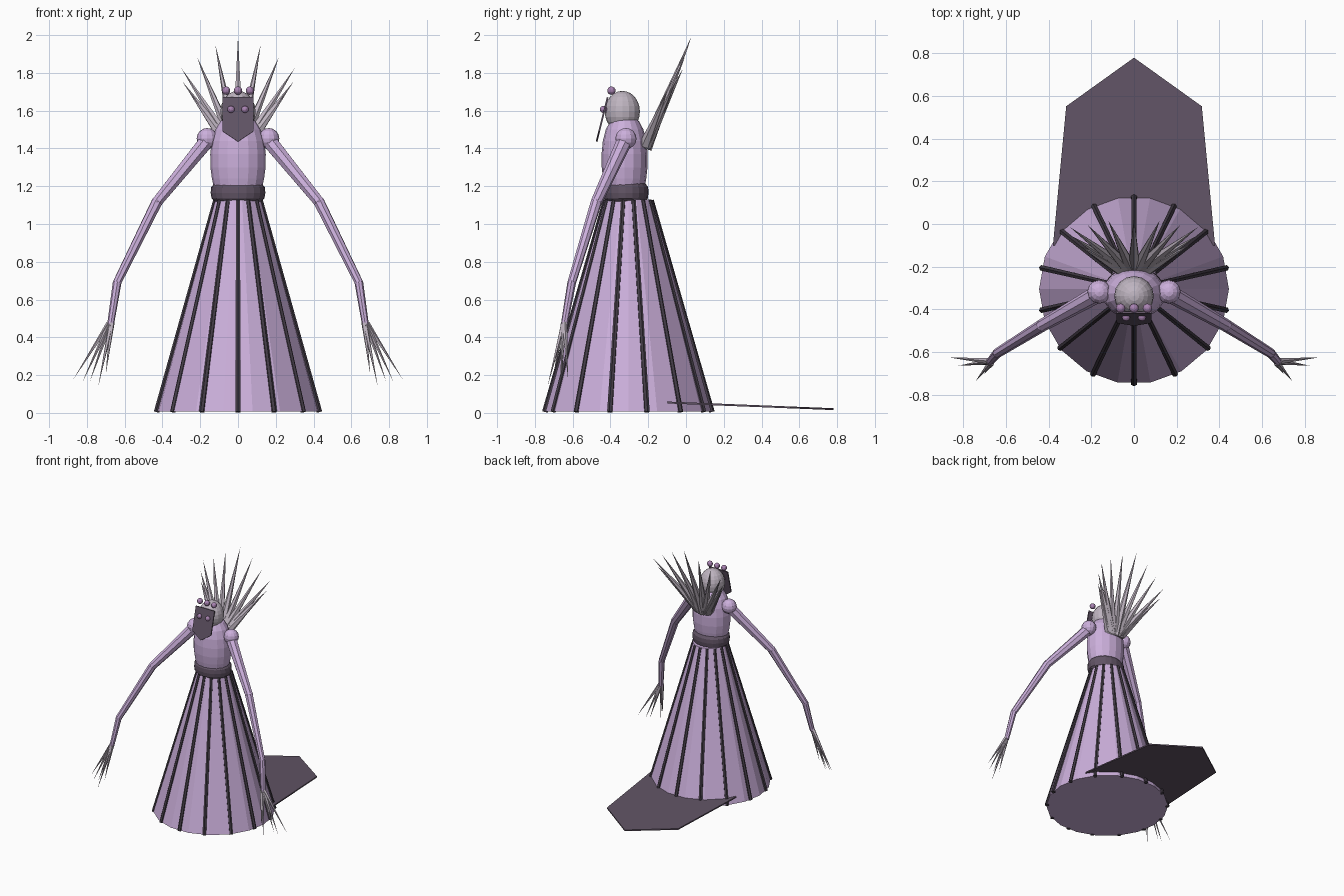
import bpy, bmesh, math
from mathutils import Vector

cube = bpy.data.objects.get("Cube")
if cube:
    bpy.data.objects.remove(cube, do_unlink=True)


def material(name, rgb):
    m = bpy.data.materials.new(name)
    m.use_nodes = True
    m.diffuse_color = (*rgb, 1)
    bsdf = m.node_tree.nodes["Principled BSDF"]
    bsdf.inputs["Base Color"].default_value = (*rgb, 1)
    bsdf.inputs["Roughness"].default_value = 0.8
    return m


LAVENDER = material("lavender", (0.60, 0.43, 0.71))
PALE = material("pale_grey_mauve", (0.52, 0.46, 0.53))
PLUM = material("dark_plum", (0.12, 0.088, 0.13))
BLACK = material("near_black_plum", (0.055, 0.044, 0.06))
ORCHID = material("orchid", (0.40, 0.23, 0.45))


def finish(name, bm, mat):
    bmesh.ops.recalc_face_normals(bm, faces=bm.faces)
    mesh = bpy.data.meshes.new(name)
    bm.to_mesh(mesh)
    bm.free()
    mesh.materials.append(mat)
    ob = bpy.data.objects.new(name, mesh)
    bpy.context.collection.objects.link(ob)
    return ob


def lathe(name, profile, centre_y, sides, mat, depth=1.0):
    """Closed stack of rings; profile holds (radius, z), depth scales y."""
    bm = bmesh.new()
    rings = []
    for r, z in profile:
        angles = [math.tau * i / sides for i in range(sides)]
        rings.append([bm.verts.new((r * math.cos(a), centre_y + depth * r * math.sin(a), z))
                      for a in angles])
    for low, high in zip(rings, rings[1:]):
        for i in range(sides):
            j = (i + 1) % sides
            bm.faces.new((low[i], low[j], high[j], high[i]))
    bm.faces.new(rings[0])
    bm.faces.new(rings[-1])
    return finish(name, bm, mat)


def ball(name, centre, radius, mat, sides=12, rings=8, stretch=1.0):
    bm = bmesh.new()
    bmesh.ops.create_uvsphere(bm, u_segments=sides, v_segments=rings, radius=radius)
    for v in bm.verts:
        v.co.z *= stretch
        v.co += Vector(centre)
    return finish(name, bm, mat)


def rod(name, start, end, r1, r2, mat, sides=6):
    """Tapered rod between two points; a zero end radius makes a spike."""
    a, b = Vector(start), Vector(end)
    bm = bmesh.new()
    bmesh.ops.create_cone(bm, cap_ends=True, segments=sides, radius1=r1, radius2=r2,
                          depth=(b - a).length)
    if r2 == 0:
        bmesh.ops.remove_doubles(bm, verts=bm.verts, dist=1e-5)
    turn = (b - a).to_track_quat('Z', 'Y')
    for v in bm.verts:
        v.co = turn @ v.co + (a + b) / 2
    return finish(name, bm, mat)


def plate(name, outline, offset, mat):
    """Thin slab: a flat outline extruded along an offset."""
    bm = bmesh.new()
    face = bm.faces.new([bm.verts.new(p) for p in outline])
    out = bmesh.ops.extrude_face_region(bm, geom=[face], use_keep_orig=True)
    for v in out["geom"]:
        if isinstance(v, bmesh.types.BMVert):
            v.co += Vector(offset)
    return finish(name, bm, mat)


AXIS = -0.305

# Skirt and its ribs
lathe("skirt", [(0.445, 0.008), (0.125, 1.13)], AXIS, 18, LAVENDER)
RIBS = 14
for i in range(RIBS):
    a = math.pi / 2 + math.tau * i / RIBS
    c, s = math.cos(a), math.sin(a)
    rod(f"skirt_rib_{i + 1}", (0.442 * c, AXIS + 0.442 * s, 0.005),
        (0.122 * c, AXIS + 0.122 * s, 1.125), 0.015, 0.013, BLACK)

# Train lying behind the skirt
outline = [(0.38, -0.10), (0.318, 0.552), (0, 0.78), (-0.318, 0.552), (-0.38, -0.10)]
plate("train", [(x, y, 0.05 - 0.04 * (y + 0.1)) for x, y in outline], (0, 0, 0.01), PLUM)

# Belt and torso
lathe("belt", [(0.125, 1.12), (0.14, 1.135), (0.145, 1.165), (0.142, 1.195), (0.125, 1.215)],
      -0.32, 20, PLUM, 0.84)
lathe("torso", [(0.125, 1.18), (0.138, 1.24), (0.146, 1.3), (0.147, 1.37), (0.139, 1.44),
                (0.12, 1.5), (0.092, 1.545), (0.05, 1.57)],
      -0.325, 16, LAVENDER, 0.83)

# Head, face plate, eyes and crown beads
ball("head", (0, -0.337, 1.595), 0.093, PALE, 16, 12, 1.18)
face_shape = [(-0.083, 1.67), (0.083, 1.67), (0.083, 1.49), (0, 1.435), (-0.083, 1.49)]
plate("face_plate", [(x, -0.41 - 0.25 * (1.67 - z), z) for x, z in face_shape],
      (0, -0.009, 0.002), PLUM)
for i in (-1, 0, 1):
    ball(f"crown_bead_{i + 2}", (0.063 * i, -0.395, 1.706), 0.022, ORCHID)
for name, side in (("left", 1), ("right", -1)):
    ball(f"{name}_eye", (0.037 * side, -0.437, 1.607), 0.019, ORCHID)

# Fan of collar spikes behind the shoulders
rod("collar_spike_centre", (0, -0.215, 1.4), (0, 0.03, 1.995), 0.034, 0, PALE)
tips = [(0.12, 0.015, 1.948), (0.217, -0.005, 1.885), (0.30, -0.015, 1.825),
        (0.295, -0.055, 1.755), (0.26, -0.10, 1.70)]
for side in (1, -1):
    for i, (x, y, z) in enumerate(tips):
        rod(f"collar_spike_{'left' if side > 0 else 'right'}_{i + 1}",
            (side * 0.011 * (i + 1), -0.215, 1.405 + 0.004 * i), (side * x, y, z),
            0.033, 0, PALE)

# Arms and clawed hands
joints = [(0.165, -0.325, 1.44), (0.43, -0.475, 1.115), (0.64, -0.605, 0.69),
          (0.675, -0.645, 0.465)]
radii = [0.042, 0.03, 0.023, 0.018]
parts = ["upper_arm", "forearm", "wrist"]
claws = [(0.87, -0.625, 0.18), (0.825, -0.665, 0.16), (0.785, -0.66, 0.165),
         (0.74, -0.733, 0.14), (0.70, -0.70, 0.205)]
for name, side in (("left", 1), ("right", -1)):
    def flip(p):
        return (side * p[0], p[1], p[2])
    ball(f"{name}_shoulder", flip((0.163, -0.318, 1.452)), 0.056, LAVENDER)
    for i, part in enumerate(parts):
        rod(f"{name}_{part}", flip(joints[i]), flip(joints[i + 1]),
            radii[i], radii[i + 1], LAVENDER, 8)
    for i in (1, 2):
        ball(f"{name}_arm_joint_{i}", flip(joints[i]), radii[i], LAVENDER, 8, 6)
    for i, tip in enumerate(claws):
        base = (0.683 - 0.004 * i, -0.643 - 0.002 * i, 0.475)
        rod(f"{name}_claw_{i + 1}", flip(base), flip(tip), 0.014, 0, PALE, 5)
